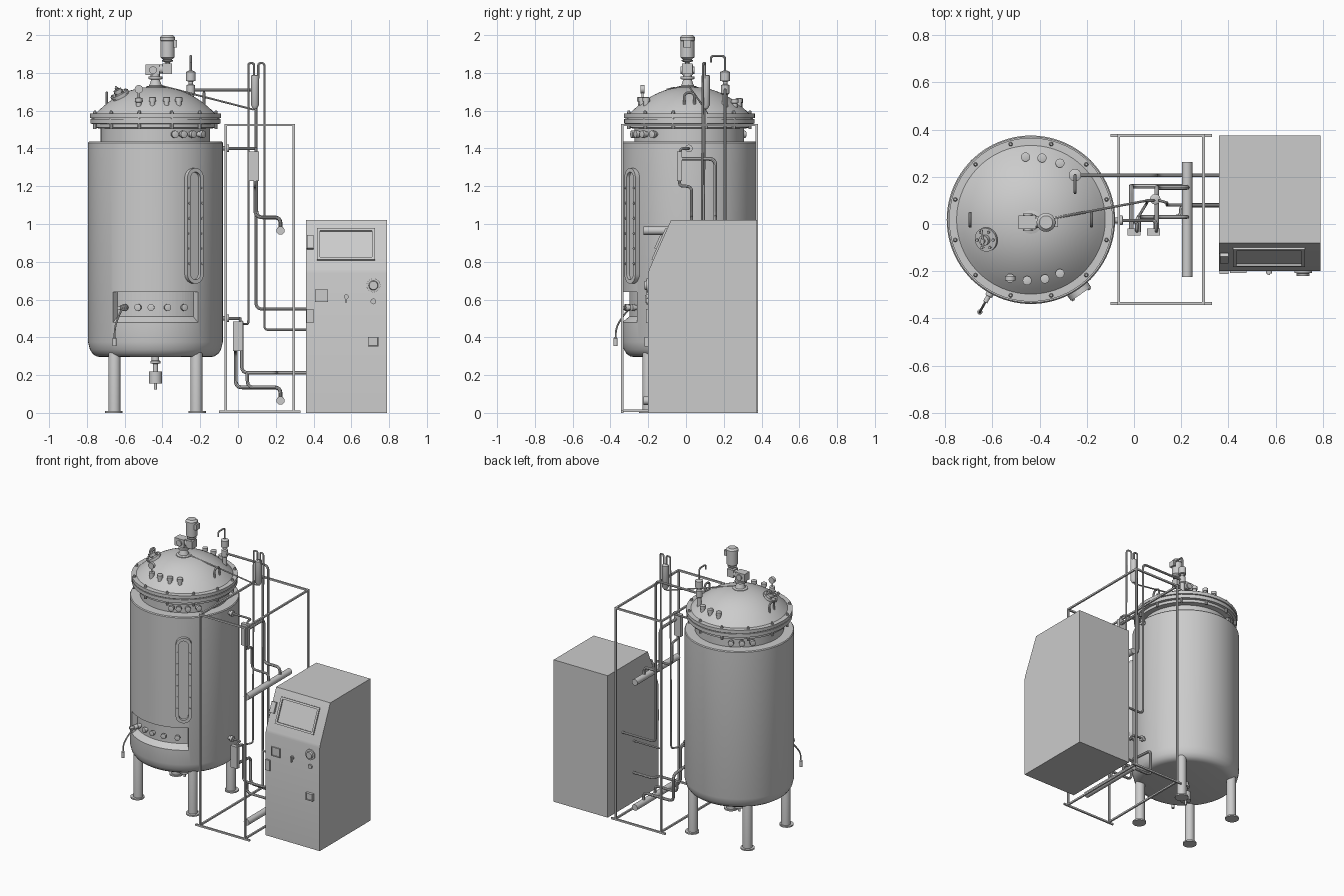
import bpy, bmesh, math
from math import sin, cos, pi, radians
from mathutils import Vector, Euler

if "Cube" in bpy.data.objects:
    bpy.data.objects.remove(bpy.data.objects["Cube"])

TX, TY = -0.437, 0.018          # tank axis


def finish(name, bm, loc=(0, 0, 0), rot=None, smooth=True):
    bmesh.ops.recalc_face_normals(bm, faces=bm.faces)
    me = bpy.data.meshes.new(name)
    bm.to_mesh(me)
    bm.free()
    ob = bpy.data.objects.new(name, me)
    bpy.context.collection.objects.link(ob)
    ob.location = loc
    if rot is not None:
        ob.rotation_euler = rot
    bpy.ops.object.select_all(action='DESELECT')
    ob.select_set(True)
    bpy.context.view_layer.objects.active = ob
    if smooth:
        bpy.ops.object.shade_smooth_by_angle(angle=radians(35))
    return ob


def turned(name, profile, loc, axis=(0, 0, 1), seg=24):
    """Solid of revolution from (radius, height) pairs, pointing along axis."""
    pts = [(0, profile[0][1])] + list(profile) + [(0, profile[-1][1])]
    bm = bmesh.new()
    vs = [bm.verts.new((r, 0, h)) for r, h in pts]
    es = [bm.edges.new(p) for p in zip(vs, vs[1:])]
    bmesh.ops.spin(bm, geom=vs + es, axis=(0, 0, 1), cent=(0, 0, 0), steps=seg, angle=2 * pi)
    bmesh.ops.remove_doubles(bm, verts=bm.verts, dist=1e-5)
    return finish(name, bm, loc, Vector(axis).to_track_quat('Z', 'Y').to_euler())


def rod(name, a, b, r, seg=20):
    d = Vector(b) - Vector(a)
    return turned(name, [(r, 0), (r, d.length)], a, d, seg)


def plate(name, outline, depth, loc, rot=(0, 0, 0), inset=0, push=0):
    """Outline in x, z pulled towards -y; optional inset front pocket."""
    bm = bmesh.new()
    f = bm.faces.new([bm.verts.new((x, 0, z)) for x, z in outline])
    ext = bmesh.ops.extrude_face_region(bm, geom=[f], use_keep_orig=True)['geom']
    bmesh.ops.translate(bm, verts=[v for v in ext if isinstance(v, bmesh.types.BMVert)], vec=(0, -depth, 0))
    front = [g for g in ext if isinstance(g, bmesh.types.BMFace)][0]
    bmesh.ops.recalc_face_normals(bm, faces=bm.faces)
    if inset:
        bmesh.ops.inset_region(bm, faces=[front], thickness=inset)
        front = min(bm.faces, key=lambda p: (sum(v.co.y for v in p.verts) / len(p.verts),
                                             -p.calc_area()))
        bmesh.ops.inset_region(bm, faces=[front], thickness=0.001)
        bmesh.ops.translate(bm, verts=front.verts, vec=(0, push, 0))
    return finish(name, bm, loc, Euler(rot))


def rect(w, h):
    return [(-w / 2, -h / 2), (w / 2, -h / 2), (w / 2, h / 2), (-w / 2, h / 2)]


def box(name, lo, hi):
    c = [(a + b) / 2 for a, b in zip(lo, hi)]
    return plate(name, rect(hi[0] - lo[0], hi[2] - lo[2]), hi[1] - lo[1], (c[0], hi[1], c[2]))


def pipe(name, pts, r, bend=0.035):
    pts = [Vector(p) for p in pts]
    path = [pts[0]]
    for a, b, c in zip(pts, pts[1:], pts[2:]):
        d = min(bend, (a - b).length * .48, (c - b).length * .48)
        p, q = b + (a - b).normalized() * d, b + (c - b).normalized() * d
        path += [p.lerp(b, t / 6).lerp(b.lerp(q, t / 6), t / 6) for t in range(7)]
    path.append(pts[-1])
    cu = bpy.data.curves.new(name, 'CURVE')
    cu.dimensions = '3D'
    cu.bevel_depth, cu.bevel_resolution, cu.use_fill_caps = r, 2, True
    sp = cu.splines.new('POLY')
    sp.points.add(len(path) - 1)
    for s, p in zip(sp.points, path):
        s.co = (*p, 1)
    ob = bpy.data.objects.new(name, cu)
    bpy.context.collection.objects.link(ob)
    bpy.ops.object.select_all(action='DESELECT')
    ob.select_set(True)
    bpy.context.view_layer.objects.active = ob
    bpy.ops.object.convert(target='MESH')
    bpy.ops.object.shade_smooth_by_angle(angle=radians(40))


def polar(deg, r, z):
    return Vector((TX + r * cos(radians(deg)), TY + r * sin(radians(deg)), z))


def out(deg):
    return Vector((cos(radians(deg)), sin(radians(deg)), 0))


def dome_z(x, y):
    return 1.585 + .14 * (1 - (math.hypot(x - TX, y - TY) / .315) ** 2.3)


# Tank jacket with pocket for the lower ports
jacket = turned("tank_jacket", [(.29, .295), (.312, .299), (.332, .312), (.347, .335), (.357, .375),
                                (.357, 1.43), (.352, 1.436), (.288, 1.437)], (TX, TY, 0), seg=96)
bm = bmesh.new()
ring = [bm.verts.new((r * cos(radians(-129)), r * sin(radians(-129)), z))
        for r, z in [(.318, .51), (.42, .43), (.42, .64), (.318, .64)]]
face = bm.faces.new(ring)
bmesh.ops.spin(bm, geom=[face], axis=(0, 0, 1), cent=(0, 0, 0), steps=24, angle=radians(78))
bm.faces.ensure_lookup_table()
if not any(len(f.verts) == 4 and set(f.verts) == set(ring) for f in bm.faces):
    bm.faces.new(ring)
cutter = finish("pocket_cutter", bm, (TX, TY, 0), smooth=False)
cutter.hide_render = True
mod = jacket.modifiers.new("pocket", 'BOOLEAN')
mod.object, mod.operation, mod.solver = cutter, 'DIFFERENCE', 'EXACT'
bpy.context.view_layer.objects.active = jacket
bpy.ops.object.modifier_apply(modifier="pocket")
bpy.data.objects.remove(cutter)
bpy.ops.object.select_all(action='DESELECT')
jacket.select_set(True)
bpy.ops.object.shade_smooth_by_angle(angle=radians(35))

# Neck, flanges and domed lid
turned("tank_neck", [(.29, 1.42), (.29, 1.505), (.325, 1.51), (.325, 1.53), (.345, 1.531), (.345, 1.556)],
       (TX, TY, 0), seg=96)
turned("tank_lid", [(.338, 1.553), (.338, 1.561), (.347, 1.562), (.347, 1.585), (.317, 1.586)]
       + [(.315 * t, 1.586 + .14 * (1 - t ** 2.3)) for t in [1 - i / 14 for i in range(14)]], (TX, TY, 0), seg=96)
for i in range(12):
    turned("flange_bolt", [(.009, 1.503), (.009, 1.592), (.005, 1.602)], polar(15 + 30 * i, .332, 0), seg=8)

# Legs with foot plates
for a in (45, 135, 225, 315):
    turned("tank_leg", [(.032, .01), (.032, .31), (.024, .345)], polar(a, .307, 0))
    turned("leg_foot", [(.046, 0), (.046, .01)], polar(a, .312, 0))

# Bottom drain valve
turned("drain_valve", [(.008, .125), (.008, .155), (.035, .156), (.035, .218), (.014, .219), (.014, .26),
                       (.026, .262), (.026, .275), (.02, .277), (.02, .3)], (TX, TY, 0))

# Sight glass
hw, hh = .052, .306
oval = [(hw * cos(t * pi / 12), (hh - hw) * (1 if t <= 12 else -1) + hw * sin(t * pi / 12)) for t in range(13)]
oval += [(-x, -z) for x, z in oval]
plate("sight_glass", oval, .05, polar(-56, .33, .99), (0, 0, radians(34)), .021, .018)
side = Vector((cos(radians(34)), sin(radians(34)), 0))
for s in (-1, 1):
    for k in range(6):
        turned("sight_bolt", [(.006, 0), (.006, .008)],
               polar(-56, .378, .79 + .08 * k) + side * s * .041, out(-56), 8)

# Side ports: pocket row, neck row at front and at back
for a in (-119, -106, -94, -79, -63):
    turned("pocket_port", [(.013, 0), (.013, .018), (.018, .019), (.018, .034), (.01, .036)], polar(a, .31, .558), out(a))
for a in (-71, -62, -51, -38, 115, 128, 141):
    turned("neck_port", [(.014, 0), (.014, .025), (.019, .026), (.019, .045), (.012, .047)], polar(a, .28, 1.475), out(a))

# Sampling valve on the leftmost pocket port
a = -119
turned("sample_valve", [(.016, 0), (.016, .03), (.01, .031), (.01, .06)], polar(a, .34, .555), out(a))
pipe("sample_tube", [polar(a, .36, .555), polar(a, .405, .51), polar(a, .445, .45), polar(a, .447, .38)], .005)
turned("sample_bottle", [(.011, .353), (.011, .395), (.005, .4)], polar(a, .447, 0))

# Lid ports
for x, y in [(-.525, -.23), (-.453, -.24), (-.378, -.233), (-.314, -.21), (-.46, .284), (-.39, .28), (-.314, .258)]:
    turned("lid_port", [(.014, -.03), (.014, .012), (.019, .013), (.019, .034), (.012, .036)], (x, y, dome_z(x, y)))
rod("gauge_stem", (-.525, -.23, 1.66), (-.525, -.23, 1.70), .006)
turned("pressure_gauge", [(.022, -.01), (.022, .01)], (-.525, -.23, 1.714), (0, -1, 0))

# Lifting lugs
for x in (-.695, -.18):
    z = dome_z(x, TY)
    pipe("lifting_lug", [(x, TY - .027, z - .02), (x, TY - .027, 1.695), (x, TY + .027, 1.695),
                         (x, TY + .027, z - .02)], .007, .025)

# Lid lamp port, tilted with the dome
base, n = Vector((-.618, -.062, dome_z(-.618, -.062) - .008)), Vector((-.5, -.22, 1)).normalized()
turned("lamp_port", [(.045, 0), (.045, .012), (.051, .013), (.051, .026), (.022, .027), (.022, .048), (.01, .049),
                     (.01, .06)], base, n, 32)
u = n.cross(Vector((0, 1, 0))).normalized()
w = n.cross(u)
for i in range(6):
    turned("lamp_bolt", [(.006, .02), (.006, .034)], base + .038 * (u * cos(i * pi / 3) + w * sin(i * pi / 3)), n, 8)
rod("lamp_handle", base + n * .055 - w * .05, base + n * .055 + w * .03, .005)

# Agitator drive: stand, gearbox, motor
turned("drive_stand", [(.05, 1.715), (.05, 1.728), (.034, 1.732), (.022, 1.765), (.036, 1.767), (.036, 1.78), (.025, 1.782),
                       (.025, 1.80)], (TX, TY - .01, 0))
box("gearbox", (-.49, -.022, 1.79), (-.415, .036, 1.845))
rod("gearbox_hub", (-.42, .007, 1.82), (-.385, .007, 1.82), .024)
rod("gearbox_cap", (-.45, -.03, 1.815), (-.45, .044, 1.815), .02)
box("gear_elbow", (-.40, -.02, 1.795), (-.35, .034, 1.85))
turned("motor", [(.012, 1.84), (.012, 1.855), (.03, 1.862), (.03, 1.868), (.022, 1.87), (.037, 1.882), (.037, 1.97), (.04, 1.971),
                 (.04, 1.988), (.028, 2.0)], (-.373, .007, 0))
box("motor_terminal", (-.345, -.012, 1.935), (-.322, .026, 1.975))

# Relief valve and vent
turned("relief_valve", [(.016, 1.62), (.016, 1.685), (.022, 1.69), (.022, 1.735), (.012, 1.74), (.012, 1.755), (.026, 1.757),
                        (.026, 1.805), (.01, 1.812)], (-.25, .207, 0))
pipe("vent_hook", [(-.25, .207, 1.8), (-.25, .207, 1.89), (-.25, .132, 1.89), (-.25, .132, 1.855)], .006, .02)

# Air lines and upper filter
pipe("exhaust_line", [(-.24, .207, 1.71), (.095, .207, 1.71), (.095, .207, .55), (.37, .207, .55)], .008)
turned("air_filter", [(.01, 1.61), (.022, 1.63), (.022, 1.785), (.012, 1.79)], (.09, .105, 0))
pipe("filter_loop_left", [(.085, .1, 1.78), (.085, .1, 1.852), (.055, .1, 1.852), (.055, .09, .47), (.0, .0, .47)], .006, .02)
pipe("filter_loop_right", [(.107, .1, 1.77), (.107, .1, 1.852), (.14, .09, 1.852), (.14, .08, .44), (.37, .08, .44)], .006, .02)
pipe("inlet_line", [(-.42, .01, 1.735), (.085, .105, 1.605), (.09, .105, 1.63)], .005, .01)

# Water circuit: nozzles, heat blocks, manifolds
for nm, z, x in (("upper", 1.4, .083), ("lower", .5, 0.0)):
    turned(nm + "_nozzle", [(.012, 0), (.012, .025), (.02, .026), (.02, .042), (.01, .043)],
           (-.09, .015, z), (1, 0, 0))
    pipe(nm + "_nozzle_pipe", [(-.06, .015, z), (x + .012, .015, z), (x + .012, -.03, z), (x + .012, -.03, z - .04)], .007, .02)
    box(nm + "_heat_block", (x - .027, -.048, z - .172), (x + .027, -.02, z - .016))
pipe("upper_water_pipe", [(.097, -.03, 1.345), (.097, .155, 1.345), (.097, .155, 1.035), (.225, .155, 1.035), (.225, .155, .965)], .01)
pipe("upper_water_branch", [(.09, -.034, 1.24), (.09, -.034, 1.2), (.09, .03, 1.2), (.09, .03, 1.035), (.225, .03, 1.035),
                            (.225, .03, .965)], .008)
pipe("lower_water_pipe", [(-.012, -.034, .34), (-.012, .16, .325), (-.012, .16, .135), (.225, .16, .135), (.225, .16, .065)], .01)
pipe("lower_water_branch", [(.02, -.034, .48), (.02, .03, .48), (.02, .03, .212), (.2, .03, .212), (.2, .08, .212),
                            (.37, .08, .212)], .009)
pipe("lower_manifold_riser", [(.05, .03, .212), (.05, .03, .135), (.225, .03, .135), (.225, .03, .065)], .009)
for z in (.965, .065):
    rod("manifold", (.225, -.225, z), (.225, .262, z), .022)

# Pipe frame
t = .006
for x in (-.065, .295):
    for y in (-.337, .375):
        box("frame_post", (x - t, y - t, 0), (x + t, y + t, 1.53))
    for z in (.012, 1.524):
        box("frame_side_rail", (x - t, -.337, z - t), (x + t, .375, z + t))
for y in (-.337, .375):
    box("frame_top_rail", (-.065, y - t, 1.518), (.295, y + t, 1.53))
    box("frame_foot", (-.1, y - t, 0), (.33, y + t, .012))

# Control cabinet from its side profile (plate turned so that outline x runs along y)
profile = [(-.2, 0), (.375, 0), (.375, 1.02), (-.08, 1.02), (-.195, .76), (-.2, .74)]
plate("cabinet", profile, .43, (.36, 0, 0), (0, 0, radians(90)))

# Screen and fittings on the cabinet face
tilt = -math.atan2(.115, .26)
plate("screen_bezel", rect(.305, .182), .012, (.572, -.135, .89), (tilt, 0, 0), .02, .009)
plate("upper_hinge", rect(.036, .075), .016, (.382, -.138, .9), (tilt, 0, 0))
box("lower_hinge", (.362, -.212, .475), (.4, -.198, .55))
plate("door_window", rect(.07, .065), .01, (.442, -.198, .62), (0, 0, 0), .007, .004)
turned("door_lock", [(.013, 0), (.013, .012)], (.573, -.198, .615), (0, -1, 0))
box("lock_lever", (.567, -.216, .585), (.577, -.206, .625))
turned("main_knob", [(.037, 0), (.037, .01), (.025, .011), (.022, .022)], (.717, -.198, .675), (0, -1, 0), 32)
turned("push_button", [(.015, 0), (.015, .012)], (.717, -.198, .59), (0, -1, 0))
plate("socket", rect(.055, .05), .022, (.717, -.198, .376), (0, 0, 0), .006, .006)
